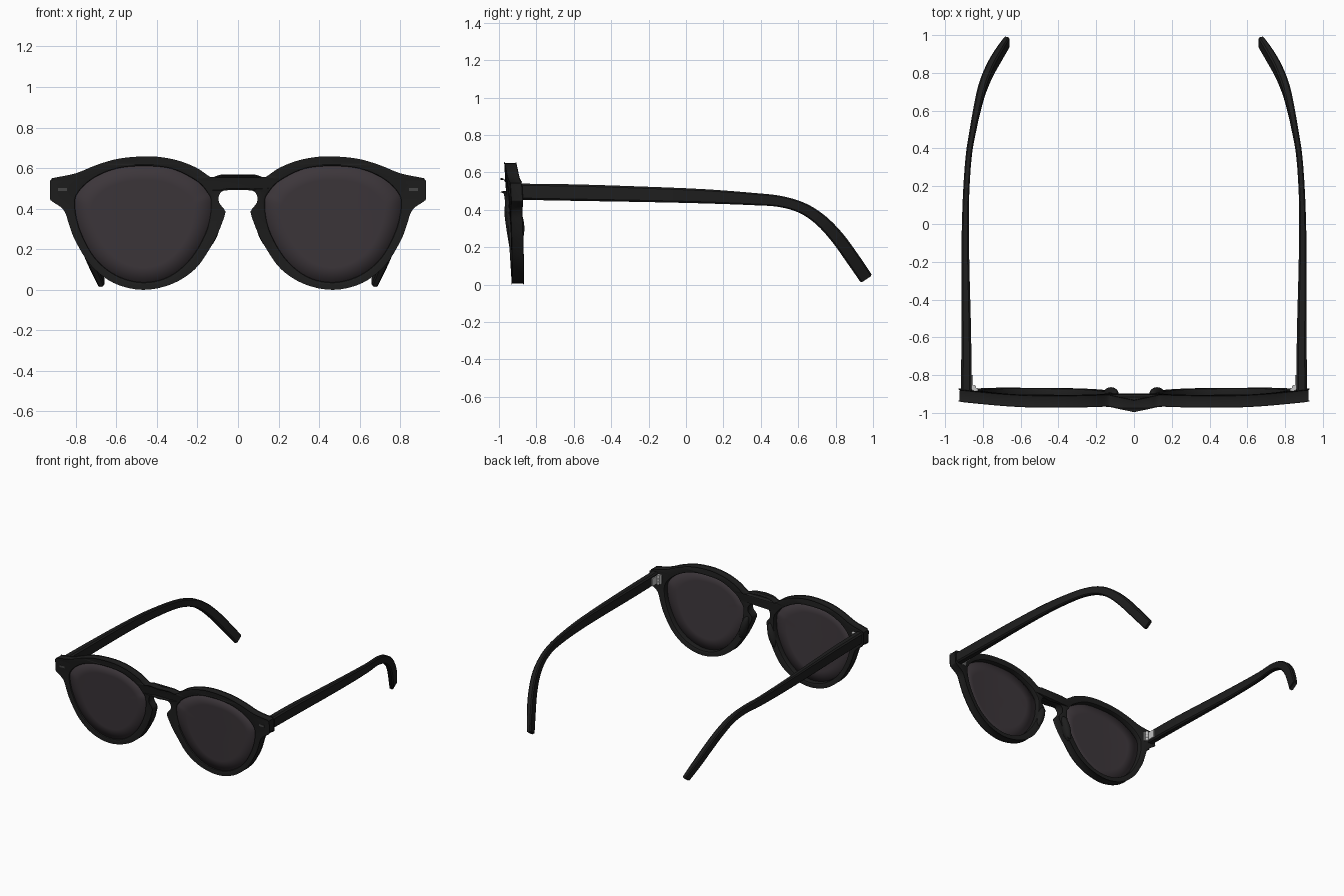
import bpy, bmesh, math
from mathutils import Vector, Matrix

if "Cube" in bpy.data.objects:
    bpy.data.objects.remove(bpy.data.objects["Cube"])


def material(name, rgb):
    m = bpy.data.materials.new(name)
    m.diffuse_color = (*rgb, 1)
    m.use_nodes = True
    m.node_tree.nodes["Principled BSDF"].inputs["Base Color"].default_value = m.diffuse_color
    return m


BLACK = material("black_acetate", (0.013, 0.013, 0.013))
LENS = material("smoke_lens", (0.046, 0.037, 0.043))
STEEL = material("hinge_steel", (0.55, 0.55, 0.55))
RIVET = material("dark_rivet", (0.06, 0.06, 0.06))


def smooth_path(pts, n, closed):
    """Catmull-Rom through points of any dimension."""
    out, m = [], len(pts)
    pick = lambda i: pts[i % m] if closed else pts[max(0, min(m - 1, i))]
    for i in range(m if closed else m - 1):
        quad = [pick(i + k) for k in (-1, 0, 1, 2)]
        for s in range(n):
            t = s / n
            out.append([0.5 * (2 * b + (c - a) * t + (2 * a - 5 * b + 4 * c - d) * t * t
                               + (3 * b - a - 3 * c + d) * t ** 3) for a, b, c, d in zip(*quad)])
    if not closed:
        out.append(list(pts[-1]))
    return out


def finish(bm, name, mat, mirror=False, angle=35):
    bmesh.ops.recalc_face_normals(bm, faces=bm.faces)
    me = bpy.data.meshes.new(name)
    bm.to_mesh(me)
    bm.free()
    me.materials.clear()
    me.materials.append(mat)
    ob = bpy.data.objects.new(name, me)
    bpy.context.collection.objects.link(ob)
    bpy.ops.object.select_all(action='DESELECT')
    ob.select_set(True)
    bpy.context.view_layer.objects.active = ob
    bpy.ops.object.shade_smooth_by_angle(angle=math.radians(angle))
    if mirror:
        ob.modifiers.new("mirror", 'MIRROR').use_mirror_merge = False
    return ob


def depth(x, z):
    """Mid-plane y of the front: tilt, wrap at the ends, peaked bridge."""
    x = abs(x)
    y = -0.94 + 0.062 * (0.65 - z)
    y += 0.022 * (max(0, x - 0.45) / 0.45) ** 2
    return y - 0.029 * max(0, 1 - x / 0.14)


# Right half outline of the front, from bridge top around to bridge underside
half = [(0, .56), (.08, .56), (.12, .548), (.145, .552), (.21, .595), (.3, .63), (.4, .648),
        (.5, .648), (.6, .636), (.7, .606), (.8, .566), (.912, .543), (.92, .537), (.92, .46),
        (.914, .443), (.865, .41), (.842, .375), (.825, .32), (.793, .24), (.72, .125),
        (.61, .04), (.47, .007), (.33, .035), (.22, .105), (.15, .2), (.105, .285),
        (.073, .37), (.075, .392), (.1, .425), (.103, .46), (.088, .488), (.06, .498), (0, .499)]
left = [(-x, z) for x, z in half[-2:0:-1]]
outline = smooth_path(half + left, 4, True)

# Lens opening on the right side
rim = smooth_path([(.47, .61), (.6, .597), (.71, .552), (.785, .485), (.805, .42), (.78, .295),
                   (.707, .158), (.6, .07), (.47, .036), (.34, .065), (.23, .158), (.152, .3),
                   (.132, .43), (.155, .485), (.21, .54), (.33, .597)], 5, True)

# Front frame: filled profile with two holes, bevelled, then wrapped
cu = bpy.data.curves.new("front_profile", 'CURVE')
cu.dimensions = '2D'
cu.fill_mode = 'BOTH'
cu.extrude, cu.bevel_depth, cu.offset, cu.bevel_resolution = 0.024, 0.008, -0.008, 1
for loop in (outline, rim, [(-x, z) for x, z in rim]):
    sp = cu.splines.new('POLY')
    sp.points.add(len(loop) - 1)
    for p, (x, z) in zip(sp.points, loop):
        p.co = (x, z, 0, 1)
    sp.use_cyclic_u = True
tmp = bpy.data.objects.new("front_profile", cu)
bpy.context.collection.objects.link(tmp)
bpy.context.view_layer.update()
me = bpy.data.meshes.new_from_object(tmp.evaluated_get(bpy.context.evaluated_depsgraph_get()))
bpy.data.objects.remove(tmp)
bm = bmesh.new()
bm.from_mesh(me)
bmesh.ops.remove_doubles(bm, verts=bm.verts, dist=0.0002)
for v in bm.verts:
    x, z, d = v.co
    v.co = (x, depth(x, z) - d, z)
finish(bm, "front_frame", BLACK, angle=40)

# Lenses: concentric rings, tucked slightly behind the frame's front face
bm = bmesh.new()
cx, cz = 0.47, 0.33
rings = []
for s in (1.012, 0.75, 0.5, 0.25):
    ring = []
    for x, z in rim:
        x, z = cx + (x - cx) * s, cz + (z - cz) * s
        ring.append(bm.verts.new((x, depth(x, z) - 0.014, z)))
    rings.append(ring)
n = len(rim)
for a, b in zip(rings, rings[1:]):
    for i in range(n):
        bm.faces.new((a[i], a[(i + 1) % n], b[(i + 1) % n], b[i]))
bm.faces.new(rings[-1])
lens = finish(bm, "lenses", LENS, mirror=True)
so = lens.modifiers.new("thickness", 'SOLIDIFY')
so.thickness, so.offset = 0.012, 0

# Temples: chamfered section swept along x, y, z, width, height
path = smooth_path([(.888, -.925, .497, .056, .086), (.888, -.6, .492, .052, .088),
                    (.893, -.2, .482, .042, .082), (.891, .1, .472, .034, .076),
                    (.876, .35, .458, .032, .066), (.852, .5, .445, .034, .06),
                    (.828, .62, .41, .038, .06), (.802, .72, .345, .042, .066),
                    (.765, .81, .25, .042, .072), (.72, .89, .14, .04, .074),
                    (.672, .964, .032, .03, .072)], 4, False)
section = [(-1, -.6), (-.6, -1), (.6, -1), (1, -.6), (1, .6), (.6, 1), (-.6, 1), (-1, .6)]
section = [(a, b if abs(b) == 1 else b * 1.3) for a, b in section]
bm = bmesh.new()
loops = []
for i, (x, y, z, w, h) in enumerate(path):
    t = (Vector(path[min(i + 1, len(path) - 1)][:3]) - Vector(path[max(i - 1, 0)][:3])).normalized()
    side = Vector((1, 0, 0))
    side = (side - t * side.dot(t)).normalized()
    up = side.cross(t)
    loops.append([bm.verts.new(Vector((x, y, z)) + side * a * w / 2 + up * b * h / 2)
                  for a, b in section])
for a, b in zip(loops, loops[1:]):
    for i in range(8):
        bm.faces.new((a[i], a[(i + 1) % 8], b[(i + 1) % 8], b[i]))
bm.faces.new(loops[0])
end = bm.faces.new(loops[-1])
bmesh.ops.bevel(bm, geom=list(end.edges), offset=0.006, segments=2, affect='EDGES')
finish(bm, "temples", BLACK, mirror=True, angle=30)

# Nose pads: raised ellipsoids on the back of the inner rims
bm = bmesh.new()
bmesh.ops.create_uvsphere(bm, u_segments=20, v_segments=12, radius=1,
                          matrix=Matrix.Translation((.122, -.898, .3))
                          @ Matrix.Rotation(math.radians(-17), 4, 'Y')
                          @ Matrix.Diagonal((.03, .034, .095, 1)))
finish(bm, "nose_pads", BLACK, mirror=True)


def box(bm, c, s):
    bmesh.ops.create_cube(bm, size=1, matrix=Matrix.Translation(c) @ Matrix.Diagonal((*s, 1)))


# Hinges: a leaf on the temple, a leaf on the frame, and stacked knuckles
bm = bmesh.new()
box(bm, (.858, -.838, .492), (.012, .075, .06))
box(bm, (.842, -.876, .492), (.03, .014, .07))
for z in (.467, .492, .517):
    bmesh.ops.create_cone(bm, cap_ends=True, segments=14, radius1=.011, radius2=.011, depth=.022,
                          matrix=Matrix.Translation((.846, -.864, z)))
finish(bm, "hinges", STEEL, mirror=True)

# Rivets: thin plain plates on the front corners
bm = bmesh.new()
box(bm, (.866, depth(.866, .495) - .0322, .495), (.046, .004, .014))
finish(bm, "rivets", RIVET, mirror=True)
